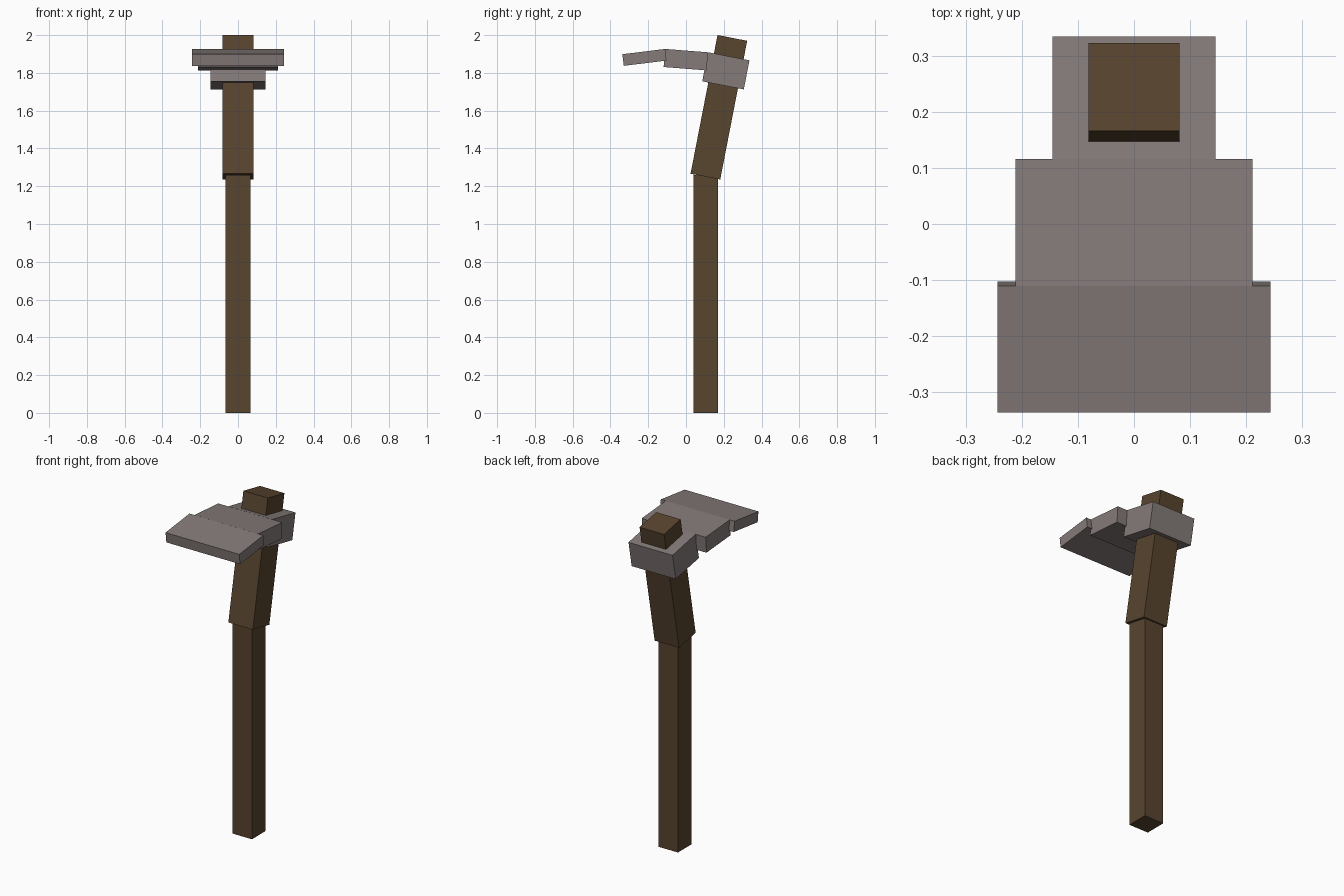
import bpy, math
from mathutils import Matrix

if "Cube" in bpy.data.objects:
    bpy.data.objects.remove(bpy.data.objects["Cube"])


def material(name, rgb):
    m = bpy.data.materials.new(name)
    m.diffuse_color = (*rgb, 1)
    m.use_nodes = True
    m.node_tree.nodes["Principled BSDF"].inputs["Base Color"].default_value = m.diffuse_color
    return m


WOOD = material("brown wood", (0.098, 0.058, 0.028))
STONE = material("grey stone", (0.231, 0.196, 0.188))


def block(name, size, y, z, tilt, mat):
    """Box centred on x = 0, tilted about the x axis (degrees)."""
    bpy.ops.mesh.primitive_cube_add(size=1)
    ob = bpy.context.object
    ob.name = name
    ob.data.transform(Matrix.Translation((0, y, z))
                      @ Matrix.Rotation(math.radians(tilt), 4, 'X')
                      @ Matrix.Diagonal((*size, 1)))
    ob.data.materials.append(mat)
    return ob


# Handle: straight lower shaft and wider, back-leaning upper shaft
block("lower_handle", (0.13, 0.13, 1.26), 0.104, 0.63, 0, WOOD)
block("upper_handle", (0.162, 0.16, 0.748), 0.174, 1.618, -11, WOOD)

# Head: socket around the handle, neck and wide blade
block("head_socket", (0.292, 0.224, 0.157), 0.211, 1.811, -11, STONE)
block("head_neck", (0.424, 0.228, 0.096), -0.001, 1.870, -4.5, STONE)
block("head_blade", (0.489, 0.228, 0.062), -0.220, 1.882, 7, STONE)
